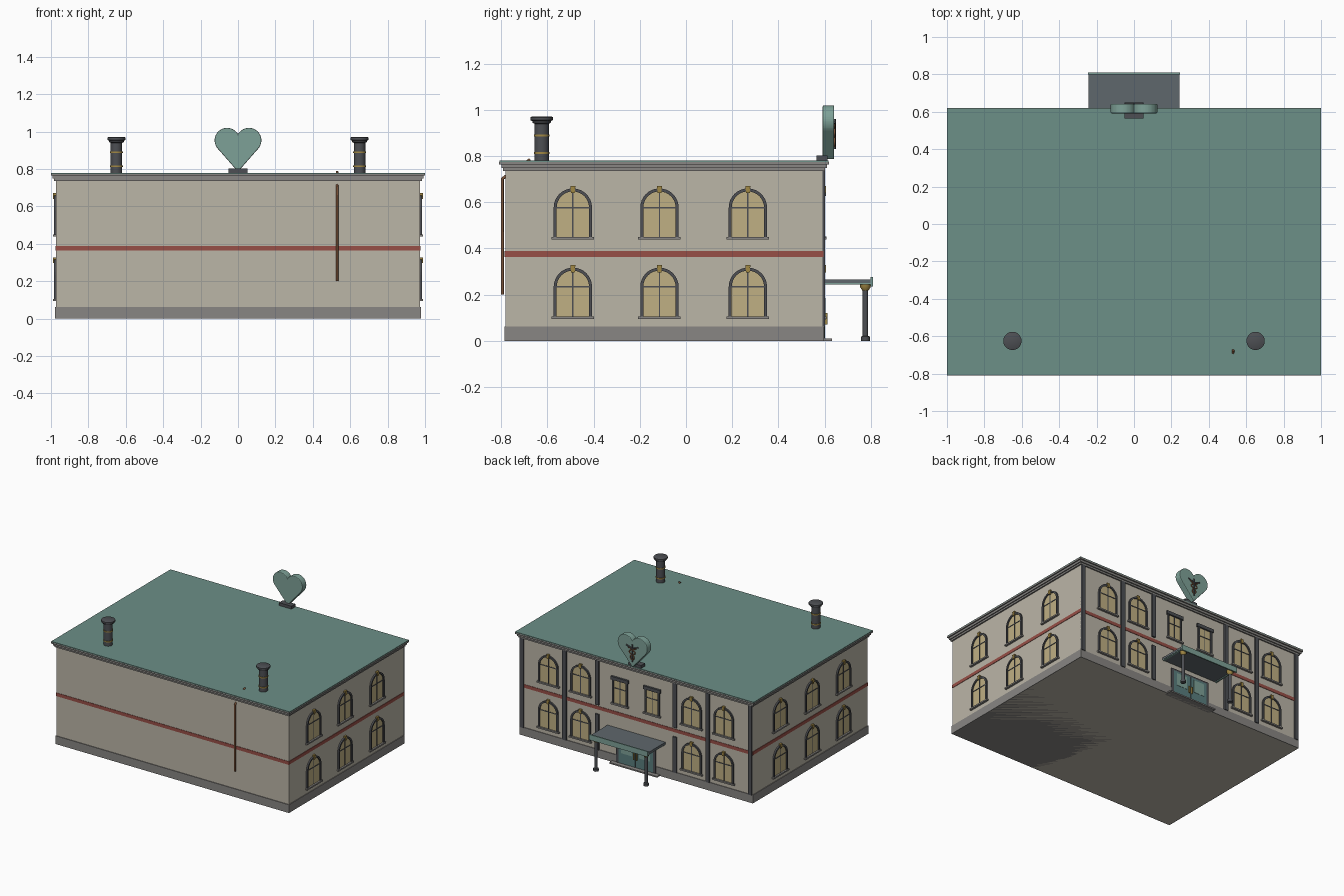
import bpy, bmesh, math
from mathutils import Vector

if "Cube" in bpy.data.objects:
    bpy.data.objects.remove(bpy.data.objects["Cube"])


def material(name, r, g, b):
    m = bpy.data.materials.new(name)
    m.diffuse_color = [(c / 255) ** 2.2 for c in (r, g, b)] + [1]
    m.use_nodes = True
    m.node_tree.nodes["Principled BSDF"].inputs["Base Color"].default_value = m.diffuse_color
    return m


WALL = material("wall_stone", 186, 180, 166)
PLINTH = material("plinth_grey", 135, 133, 130)
RED = material("red_band", 150, 80, 72)
GREEN = material("roof_green", 108, 142, 134)
TEAL = material("teal", 125, 160, 150)
DARK = material("dark_iron", 78, 80, 84)
SLATE = material("slate", 95, 103, 108)
GOLD = material("gold", 160, 135, 70)
GLASS = material("warm_glass", 190, 174, 130)
COPPER = material("copper", 120, 82, 58)
DOOR = material("door_teal", 90, 125, 125)


def finish(name, bm, mat, smooth=False):
    bmesh.ops.recalc_face_normals(bm, faces=bm.faces)
    me = bpy.data.meshes.new(name)
    bm.to_mesh(me)
    bm.free()
    ob = bpy.data.objects.new(name, me)
    bpy.context.collection.objects.link(ob)
    me.materials.append(mat)
    if smooth:
        bpy.ops.object.select_all(action='DESELECT')
        ob.select_set(True)
        bpy.context.view_layer.objects.active = ob
        bpy.ops.object.shade_smooth_by_angle(angle=math.radians(35))
    return ob


def box(name, x0, x1, y0, y1, z0, z1, mat):
    bm = bmesh.new()
    bmesh.ops.create_cube(bm, size=1)
    for v in bm.verts:
        v.co = ((x0 + x1) / 2 + v.co.x * (x1 - x0), (y0 + y1) / 2 + v.co.y * (y1 - y0),
                (z0 + z1) / 2 + v.co.z * (z1 - z0))
    return finish(name, bm, mat)


def lathe(name, x, y, profile, mat, n=16):
    """Closed solid of revolution from (radius, z) pairs."""
    bm = bmesh.new()
    rings = [[bm.verts.new((x + r * math.cos(2 * math.pi * i / n), y + r * math.sin(2 * math.pi * i / n), z))
              for i in range(n)] for r, z in profile]
    for a, b in zip(rings, rings[1:]):
        for i in range(n):
            j = (i + 1) % n
            bm.faces.new((a[i], a[j], b[j], b[i]))
    bm.faces.new(rings[0])
    bm.faces.new(rings[-1])
    return finish(name, bm, mat, True)


def tube(name, pts, r, mat):
    cu = bpy.data.curves.new(name, 'CURVE')
    cu.dimensions = '3D'
    cu.bevel_depth, cu.bevel_resolution, cu.use_fill_caps = r, 2, True
    s = cu.splines.new('POLY')
    s.points.add(len(pts) - 1)
    for p, c in zip(s.points, pts):
        p.co = (*c, 1)
    cu.materials.append(mat)
    ob = bpy.data.objects.new(name, cu)
    bpy.context.collection.objects.link(ob)
    return ob


# Wall planes: u runs along the wall, v is height, w is the distance outwards
W, Y0, Y1 = 0.973, -0.782, 0.592
PLANES = {"right": lambda u, v, w: (W + w, u, v),
          "left": lambda u, v, w: (-W - w, u, v),
          "back": lambda u, v, w: (u, Y1 + w, v)}


def panel(name, side, pts, w, mat, w0=-0.004):
    """Outline on a wall, extruded outwards to w."""
    place = PLANES[side]
    bm = bmesh.new()
    a = [bm.verts.new(place(u, v, w0)) for u, v in pts]
    b = [bm.verts.new(place(u, v, w)) for u, v in pts]
    bm.faces.new(a)
    bm.faces.new(b)
    for i in range(len(pts)):
        j = (i + 1) % len(pts)
        bm.faces.new((a[i], a[j], b[j], b[i]))
    return finish(name, bm, mat)


def rect(u0, u1, v0, v1):
    return [(u0, v0), (u1, v0), (u1, v1), (u0, v1)]


def arch(u, z, r, n=16):
    """Arched outline, open at the sill: spring line 0.137 above z."""
    return [(u + r, z)] + [(u + r * math.cos(math.pi * i / n), z + 0.132 + r * math.sin(math.pi * i / n))
                           for i in range(n + 1)] + [(u - r, z)]


def arched_window(side, u, z):
    n = f"{side}_window"
    panel(n + "_glass", side, arch(u, z, 0.075), 0.003, GLASS)
    panel(n + "_frame", side, arch(u, z, 0.083) + arch(u, z, 0.070)[::-1], 0.011, DARK)
    panel(n + "_mullion", side, rect(u - 0.003, u + 0.003, z, z + 0.205), 0.006, DARK)
    panel(n + "_transom", side, rect(u - 0.073, u + 0.073, z + 0.129, z + 0.135), 0.006, DARK)
    panel(n + "_sill", side, rect(u - 0.092, u + 0.092, z - 0.007, z + 0.004), 0.016, PLINTH)
    panel(n + "_keystone", side, [(u - 0.008, z + 0.195), (u + 0.008, z + 0.195),
                                  (u + 0.011, z + 0.226), (u - 0.011, z + 0.226)], 0.015, GOLD)


def square_window(u, z):
    n = "upper_square_window"
    panel(n + "_glass", "back", rect(u - 0.055, u + 0.055, z, z + 0.19), 0.003, GLASS)
    for s in (-1, 1):
        c = u + s * 0.056
        panel(n + "_jamb", "back", rect(c - 0.006, c + 0.006, z, z + 0.19), 0.011, DARK)
    panel(n + "_mullion", "back", rect(u - 0.003, u + 0.003, z, z + 0.19), 0.006, DARK)
    panel(n + "_transom", "back", rect(u - 0.055, u + 0.055, z + 0.115, z + 0.121), 0.006, DARK)
    panel(n + "_lintel", "back", rect(u - 0.072, u + 0.072, z + 0.18, z + 0.205), 0.015, DARK)
    panel(n + "_sill", "back", rect(u - 0.072, u + 0.072, z - 0.007, z + 0.005), 0.016, PLINTH)


# Main block, stacked slabs that step outwards
def slab(name, out, z0, z1, mat):
    box(name, -W - out, W + out, Y0 - out, Y1 + out, z0, z1, mat)


slab("walls", 0, 0.0, 0.745, WALL)
slab("plinth", 0.005, 0.0, 0.062, PLINTH)
slab("red_band", 0.003, 0.363, 0.388, RED)
slab("cornice_lower", 0.010, 0.735, 0.748, PLINTH)
slab("cornice_middle", 0.018, 0.748, 0.764, PLINTH)
slab("cornice_upper", 0.027, 0.764, 0.774, PLINTH)
slab("roof", 0.026, 0.774, 0.780, GREEN)

# Windows
for z in (0.102, 0.445):
    for side in ("left", "right"):
        for u in (-0.49, -0.115, 0.268):
            arched_window(side, u, z)
    for u in (-0.735, -0.465, 0.465, 0.735):
        arched_window("back", u, z)
for s in (-1, 1):
    square_window(s * 0.135, 0.447)

# Pilasters on the entrance facade
for s in (-1, 1):
    for u, spans in ((0.957, [(0.06, 0.737)]), (0.60, [(0.06, 0.737)]), (0.325, [(0.06, 0.33), (0.40, 0.737)])):
        for a, b in spans:
            panel("pilaster", "back", rect(s * u - 0.016, s * u + 0.016, a, b), 0.011, DARK)

# Entrance: double door, frame and step
panel("door_frame", "back", rect(-0.165, 0.165, 0.0, 0.215), 0.008, DARK)
for s in (-1, 1):
    c = s * 0.075
    panel("door_leaf", "back", rect(c - 0.07, c + 0.07, 0.012, 0.2), 0.011, DOOR)
    panel("door_pane", "back", rect(c - 0.045, c + 0.045, 0.09, 0.185), 0.013, TEAL)
    panel("door_handle", "back", rect(s * 0.012 - 0.004, s * 0.012 + 0.004, 0.07, 0.12), 0.02, GOLD)
box("door_step", -0.2, 0.2, 0.57, 0.632, 0, 0.01, PLINTH)

# Canopy with two posts
box("canopy_slab", -0.243, 0.243, 0.59, 0.806, 0.250, 0.266, SLATE)
box("canopy_fascia", -0.245, 0.245, 0.800, 0.809, 0.236, 0.277, TEAL)
for s in (-1, 1):
    x = s * 0.21
    box("canopy_side_beam", s * 0.235 - 0.006, s * 0.235 + 0.006, 0.595, 0.803, 0.245, 0.262, TEAL)
    lathe("canopy_post", x, 0.777, [(0.019, 0), (0.019, 0.018), (0.012, 0.022), (0.012, 0.25)], DARK, 12)
    lathe("post_capital", x, 0.777, [(0.013, 0.218), (0.023, 0.232), (0.023, 0.25)], GOLD, 12)

# Chimneys with bands
for s in (-1, 1):
    x, y = s * 0.65, -0.625
    lathe("chimney", x, y, [(0.031, 0.775), (0.031, 0.94), (0.039, 0.944), (0.041, 0.952),
                            (0.049, 0.956), (0.049, 0.968), (0.044, 0.971)], DARK, 20)
    for z in (0.81, 0.885):
        lathe("chimney_band", x, y, [(0.034, z), (0.034, z + 0.008)], GOLD, 20)

# Drainpipe that climbs the front wall and pokes through the roof
tube("drainpipe", [(0.53, -0.795, 0.2), (0.53, -0.795, 0.702), (0.53, -0.775, 0.716), (0.53, -0.675, 0.785)],
     0.007, COPPER)

# Heart sign on a small pedestal
box("sign_pedestal", -0.052, 0.052, 0.565, 0.612, 0.775, 0.802, DARK)
R, cx, cz, tip = 0.067, 0.058, 0.953, 0.785
top = math.pi - math.acos(cx / R)
low = math.atan2(tip - cz, -cx) + math.acos(R / math.hypot(cx, cz - tip))
lobe = [(cx + R * math.cos(a), cz + R * math.sin(a)) for a in (top + (low - top) * i / 28 for i in range(29))]
lobe[0] = (0, lobe[0][1])
outline = lobe + [(0, tip)] + [(-u, v) for u, v in lobe[:0:-1]]
heart = panel("heart_sign", "back", outline, 0.05, TEAL, 0.0)
bev = heart.modifiers.new("bevel", 'BEVEL')
bev.width, bev.segments, bev.limit_method = 0.005, 2, 'ANGLE'
bev.angle_limit = math.radians(50)

# Relief on the heart: a rod with two winding bands
tube("relief_rod", [(0, 0.644, 0.83), (0, 0.644, 0.96)], 0.005, DARK)
for s in (-1, 1):
    tube("relief_band", [(s * (0.012 + 0.022 * t) * math.sin(t * 2.5 * math.pi), 0.644, 0.84 + 0.1 * t)
                         for t in (i / 24 for i in range(25))], 0.004, COPPER)
    tube("relief_wing", [(0, 0.644, 0.93), (s * 0.05, 0.644, 0.948)], 0.005, DARK)
